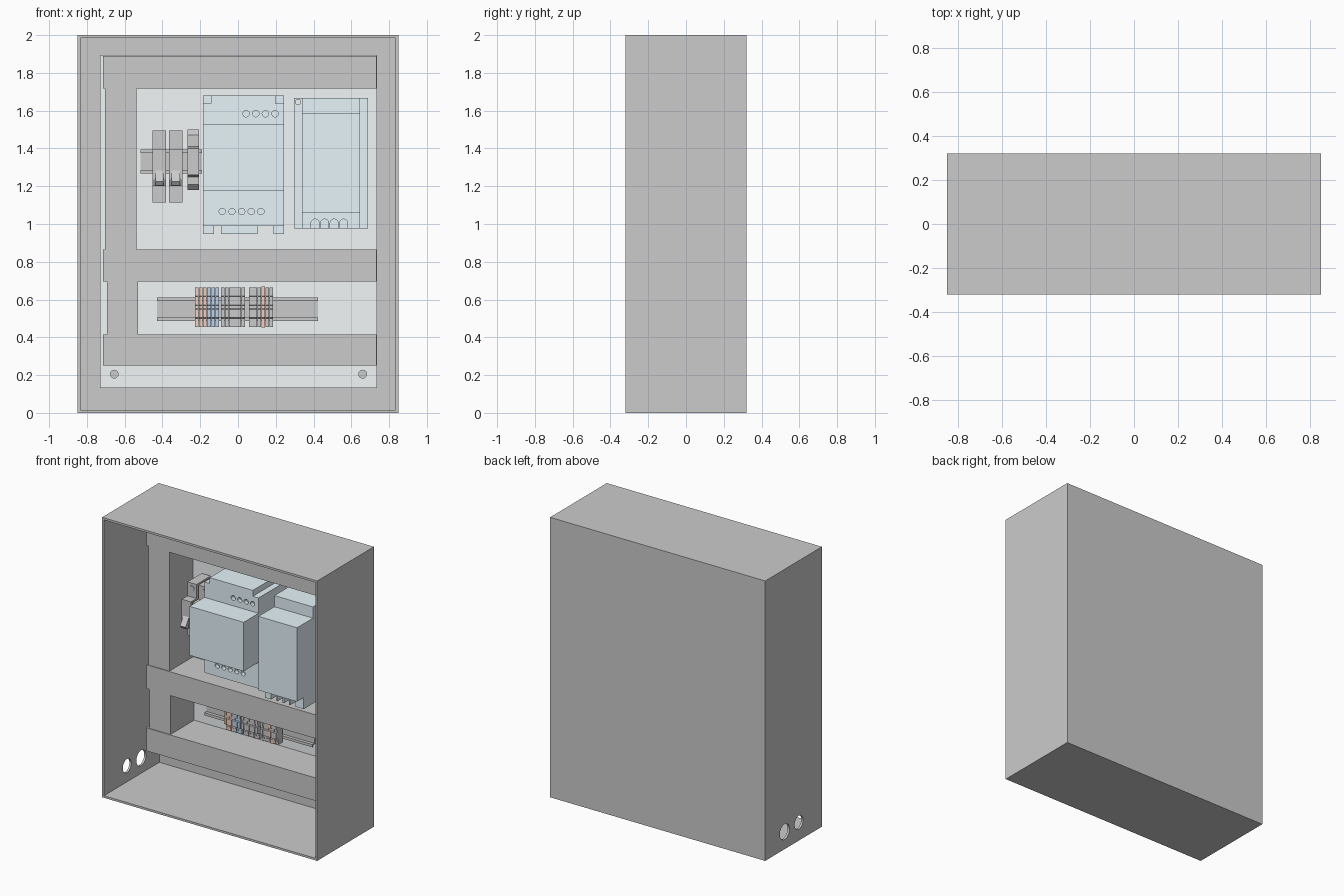
import bpy, bmesh, math
from mathutils import Matrix, Vector

if "Cube" in bpy.data.objects:
    bpy.data.objects.remove(bpy.data.objects["Cube"])

def material(name, rgb):
    m = bpy.data.materials.new(name)
    m.diffuse_color = (*rgb, 1)
    m.use_nodes = True
    m.node_tree.nodes["Principled BSDF"].inputs["Base Color"].default_value = m.diffuse_color
    return m

PLATE = material("pale_plate", (0.90, 0.935, 0.945))
BLUE = material("device_blue", (0.80, 0.915, 0.97))
ORANGE = material("terminal_orange", (0.90, 0.63, 0.52))
DEEP = material("terminal_blue", (0.52, 0.65, 0.79))
DARK = material("dark_grey", (0.3, 0.3, 0.3))

def finish(name, bm, mat=None):
    bmesh.ops.recalc_face_normals(bm, faces=bm.faces)
    me = bpy.data.meshes.new(name)
    bm.to_mesh(me)
    bm.free()
    ob = bpy.data.objects.new(name, me)
    bpy.context.collection.objects.link(ob)
    if mat:
        me.materials.append(mat)
    return ob

def box(name, x0, x1, y0, y1, z0, z1, mat=None):
    bm = bmesh.new()
    bmesh.ops.create_cube(bm, size=1)
    for v in bm.verts:
        v.co = Vector((x0 + (v.co.x + .5) * (x1 - x0), y0 + (v.co.y + .5) * (y1 - y0),
                       z0 + (v.co.z + .5) * (z1 - z0)))
    return finish(name, bm, mat)

def prism(name, yz, x0, x1, mat=None):
    """Side profile in (y, z) pushed along x."""
    bm = bmesh.new()
    f = bm.faces.new([bm.verts.new((x0, y, z)) for y, z in yz])
    r = bmesh.ops.extrude_face_region(bm, geom=[f])
    bmesh.ops.translate(bm, vec=(x1 - x0, 0, 0),
                        verts=[g for g in r["geom"] if isinstance(g, bmesh.types.BMVert)])
    return finish(name, bm, mat)

def rods(name, centres, r, length, axis="Y", mat=None, seg=20):
    """Separate cylinders in one mesh, along y or x."""
    bm = bmesh.new()
    rot = Matrix.Rotation(math.pi / 2, 4, "X" if axis == "Y" else "Y")
    for c in centres:
        bmesh.ops.create_cone(bm, cap_ends=True, segments=seg, radius1=r, radius2=r,
                              depth=length, matrix=Matrix.Translation(c) @ rot)
    return finish(name, bm, mat)

def cut(ob, *cutters):
    bpy.context.view_layer.objects.active = ob
    for c in cutters:
        m = ob.modifiers.new("cut", "BOOLEAN")
        m.operation, m.solver, m.object = "DIFFERENCE", "EXACT", c
        bpy.ops.object.modifier_apply(modifier=m.name)
        bpy.data.objects.remove(c)

# enclosure: open front, two cable holes low in the left wall
T = .015
shell = box("enclosure", -.85, .85, -.32, .32, 0, 2)
cut(shell, box("cavity", -.85 + T, .85 - T, -.4, .32 - T, T, 2 - T),
    rods("cable_hole_a", [(-.85, .10, .125)], .055, .1, "X", seg=32),
    rods("cable_hole_b", [(-.85, -.06, .13)], .048, .1, "X", seg=32))

# mounting plate with corner holes
P = .262
plate = box("mounting_plate", -.73, .735, P, P + .015, .133, 1.894, PLATE)
cut(plate, rods("plate_holes", [(x, P, z) for x in (-.655, .66) for z in (.205, 1.82)], .021, .1))

# cable ducts
D = -.012
for n, z0, z1 in (("top", 1.717, 1.89), ("middle", .695, .865), ("bottom", .25, .414)):
    box(n + "_duct", -.715, .734, D, P, z0, z1)
box("upper_side_duct", -.704, -.538, D + .005, P, .865, 1.717)
box("lower_side_duct", -.693, -.53, D + .005, P, .414, .695)

# hat-profile rails
def rail(name, x0, x1, zc):
    half = [(P - .028, .063), (P - .023, .063), (P - .023, .049), (P - .005, .049)]
    outer = [(P, .044)]
    inner = [(P - .005, .039), (P - .005, .044), (P - .028, .044)]
    top = [(P - .028, .044), (P - .028, .063), (P - .023, .063), (P - .023, .049), (P, .049)]
    web = P - .005
    pts = [(web, .044)] + top
    prism(name, [(y, zc + z) for y, z in pts] + [(y, zc - z) for y, z in reversed(pts)], x0, x1)

rail("upper_rail", -.515, -.19, 1.331)
rail("lower_rail", -.429, .424, .549)

# circuit breakers
def breaker(name, x0, x1):
    xc = (x0 + x1) / 2
    prism(name, [(.235, 1.114), (.075, 1.114), (.075, 1.2), (.01, 1.2), (.01, 1.395),
                 (.075, 1.395), (.075, 1.495), (.235, 1.495)], x0, x1)
    prism(name + "_toggle", [(.012, 1.205), (-.015, 1.205), (-.03, 1.225), (-.015, 1.245),
                             (.012, 1.285)], xc - .022, xc + .022)
    box(name + "_band", x0 + .002, x1 - .002, .006, .012, 1.203, 1.235, DARK)
    rods(name + "_screws", [(xc, .074, 1.459), (xc, .074, 1.15)], .018, .006)

breaker("breaker_left", -.452, -.38)
breaker("breaker_right", -.366, -.293)

# slim relay module
prism("relay_module", [(.235, 1.18), (.13, 1.18), (.10, 1.21), (.10, 1.25), (.05, 1.26), (.05, 1.4),
                       (.10, 1.41), (.10, 1.47), (.13, 1.5), (.235, 1.5)], -.268, -.206)
rods("relay_screws", [(x, .098, z) for x in (-.252, -.222) for z in (1.23, 1.43, 1.46)], .01, .008)
box("relay_face", -.26, -.214, .044, .052, 1.29, 1.38)

# frequency drive: T-stepped body, notched top corners, feet and terminal holes
drive = prism("drive_body", [(P, .99), (-.115, .99), (-.115, 1.178), (-.283, 1.178), (-.283, 1.528),
                             (-.115, 1.528), (-.115, 1.68), (P, 1.68)], -.185, .243, BLUE)
cut(drive, box("notch_l", -.2, -.143, -.2, P - .03, 1.638, 1.7),
    box("notch_r", .198, .26, -.2, P - .03, 1.638, 1.7),
    rods("terminal_holes_low", [(-.083 + .051 * i, -.115, 1.066) for i in range(5)], .017, .06),
    rods("terminal_holes_high", [(.043 + .051 * i, -.115, 1.584) for i in range(4)], .017, .06))
for i, (x0, x1) in enumerate(((-.185, -.127), (-.09, .102), (.187, .243))):
    box(f"drive_foot_{i}", x0, x1, P - .04, P, .948, .99, BLUE)

# power unit: stepped body, lip with cable arches, rear flange
box("power_unit_body", .34, .645, -.075, P, .976, 1.666, BLUE)
box("power_unit_cover", .34, .645, -.255, -.075, 1.058, 1.586, BLUE)
lip = box("power_unit_lip", .34, .645, -.18, -.075, .976, 1.058, BLUE)
for i in range(4):
    x = .408 + .0505 * i
    cut(lip, rods("arch_top", [(x, -.14, 1.005)], .021, .12),
        box("arch_leg", x - .021, x + .021, -.2, -.08, .95, 1.005))
flange = box("power_unit_flange", .296, .688, P - .03, P, .976, 1.666, BLUE)
cut(flange, rods("flange_hole", [(.317, P, 1.646)], .014, .2))

# terminal blocks on the lower rail
def terminal(name, x, mat, grow=0):
    w = .0195
    half = [(.238, .104 + grow), (.19, .104 + grow), (.19, .06), (.165, .055), (.165, .012), (.172, .008)]
    zc = .56
    prism(name, [(y, zc + z) for y, z in half] + [(y, zc - z) for y, z in reversed(half)],
          x, x + w, mat)
    rods(name + "_screws", [(x + w / 2, .189, zc + s * .083) for s in (-1, 1)], .008, .006, mat=mat, seg=12)

for start, count, mat, label in ((-.228, 3, ORANGE, "orange"), (-.163, 3, DEEP, "blue"),
                                 (-.09, 6, None, "grey"), (.059, 6, None, "end")):
    for i in range(count):
        odd = label == "end" and i == 3
        x = start + .0215 * i
        terminal(f"{label}_terminal_{i}", x, ORANGE if odd else mat, .005 if odd else 0)
